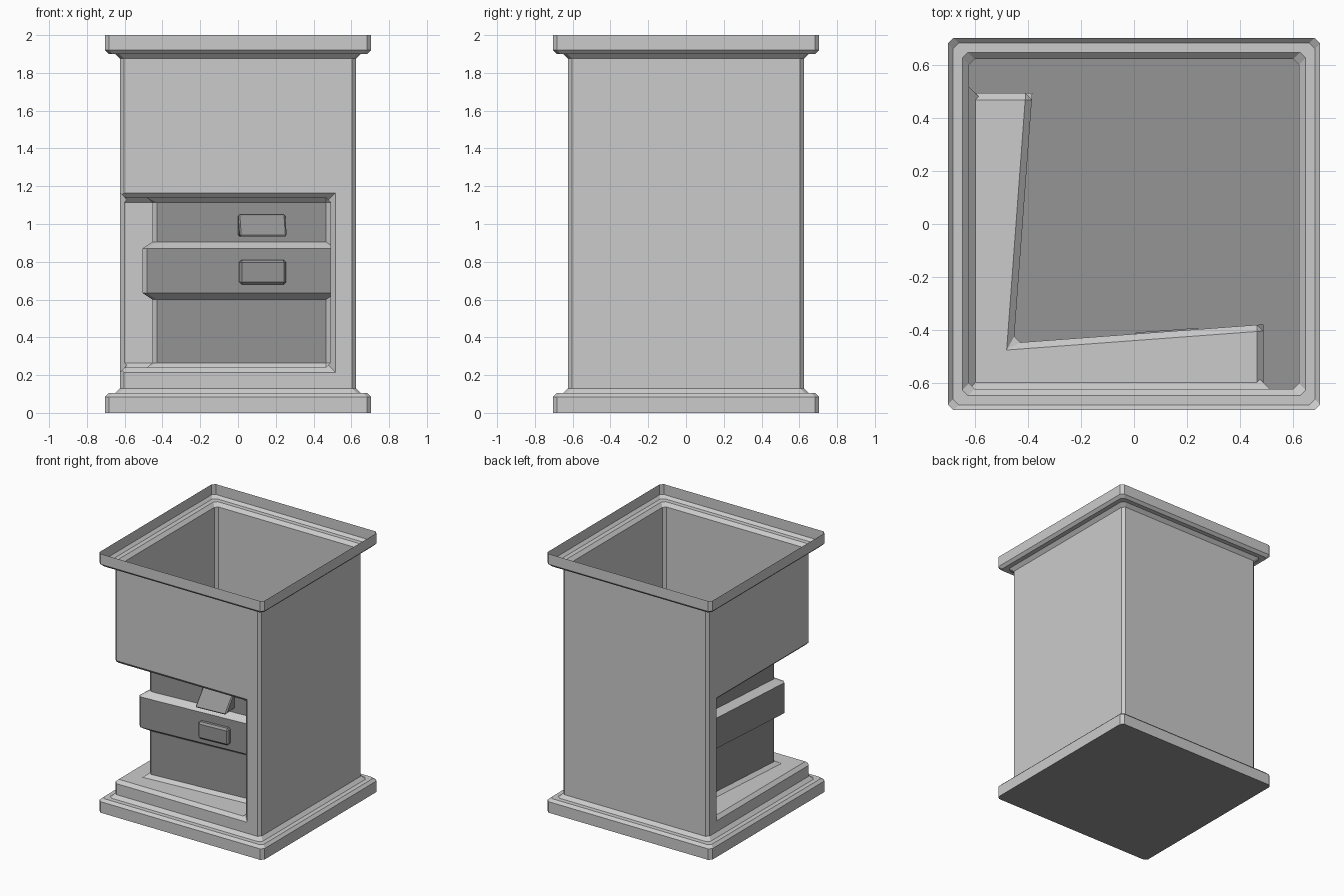
import bpy, bmesh, math
from mathutils import Matrix, Vector

if "Cube" in bpy.data.objects:
    bpy.data.objects.remove(bpy.data.objects["Cube"])

dark = bpy.data.materials.new("dark_panel")
dark.diffuse_color = (0.3, 0.3, 0.3, 1)
dark.use_nodes = True
dark.node_tree.nodes["Principled BSDF"].inputs["Base Color"].default_value = dark.diffuse_color
light = bpy.data.materials.new("light_wall")
light.diffuse_color = (0.8, 0.8, 0.8, 1)
light.use_nodes = True
light.node_tree.nodes["Principled BSDF"].inputs["Base Color"].default_value = light.diffuse_color


def finish(bm, name, recalc=True):
    if recalc:
        bmesh.ops.recalc_face_normals(bm, faces=bm.faces[:])
    me = bpy.data.meshes.new(name)
    bm.to_mesh(me)
    bm.free()
    me.materials.append(light)
    me.materials.append(dark)
    ob = bpy.data.objects.new(name, me)
    bpy.context.collection.objects.link(ob)
    return ob


def loft(rings, closed=True):
    """Skin a list of equal-length point rings; closed rings get end caps."""
    bm = bmesh.new()
    rows = [[bm.verts.new(p) for p in r] for r in rings]
    n = len(rows[0])
    for a, b in zip(rows, rows[1:]):
        for i in range(n if closed else n - 1):
            j = (i + 1) % n
            bm.faces.new((a[i], a[j], b[j], b[i]))
    if closed:
        bm.faces.new(rows[0][::-1])
        bm.faces.new(rows[-1])
    return bm


def octagon(r, z, c=0.022):
    k = r - c
    return [(x, y, z) for x, y in ((k, -r), (r, -k), (r, k), (k, r),
                                   (-k, r), (-r, k), (-r, -k), (-k, -r))]


# Tower shell: plinth, wall and cornice in one profile
profile = [(0.705, 0), (0.705, 0.085), (0.685, 0.105), (0.65, 0.105), (0.625, 0.13),
           (0.625, 1.875), (0.65, 1.9), (0.685, 1.9), (0.705, 1.92), (0.705, 2)]
tower = finish(loft([octagon(r, z) for r, z in profile]), "tower_shell")

# Cutter for the corner recess, with chamfered edges
Z0, Z1 = 0.24, 1.14
foot = [(0.49, -0.9), (0.49, -0.38), (-0.455, -0.45), (-0.385, 0.495), (-0.9, 0.495), (-0.9, -0.9)]
bm = loft([[(x, y, z) for x, y in foot] for z in (Z0, Z1)])
bmesh.ops.recalc_face_normals(bm, faces=bm.faces[:])
bmesh.ops.bevel(bm, geom=bm.edges[:], offset=0.025, segments=1, profile=0.5, affect='EDGES')
cutters = [finish(bm, "recess_cutter")]

# Cutters flaring the recess opening on the front and left walls
for name, end, swap in (("front_flare_cutter", 0.49, False), ("left_flare_cutter", 0.495, True)):
    rings = []
    for d, e in ((-0.58, -0.02), (-0.66, 0.06)):
        q = [(-0.8, Z0 - e), (end + e, Z0 - e), (end + e, Z1 + e), (-0.8, Z1 + e)]
        rings.append([(d, u, z) if swap else (u, d, z) for u, z in q])
    cutters.append(finish(loft(rings), name))

for c in cutters:
    c.hide_render = True
    m = tower.modifiers.new(c.name, 'BOOLEAN')
    m.operation, m.solver, m.object = 'DIFFERENCE', 'EXACT', c

# Apply the cuts, open the top and darken the recess panels and underside
deps = bpy.context.evaluated_depsgraph_get()
bm = bmesh.new()
bm.from_object(tower, deps)
tower.modifiers.clear()
for c in cutters:
    bpy.data.objects.remove(c)
bmesh.ops.delete(bm, geom=[f for f in bm.faces if f.calc_center_median().z > 1.999],
                 context='FACES')
for f in bm.faces:
    c = f.calc_center_median()
    panel = (abs(f.normal.z) < 0.3 and f.calc_area() > 0.3
             and max(abs(c.x), abs(c.y)) < 0.55)
    f.material_index = 1 if panel or c.z < 0.001 else 0
bm.to_mesh(tower.data)
bm.free()


# Band wrapped around the recessed core
def wrap(d, z):
    right, left = Vector((0.49, -0.38 - d)), Vector((-0.385 - d, 0.495))
    corner = Vector((-0.455 - d, -0.45 - d))
    a = corner + (right - corner).normalized() * 0.025
    b = corner + (left - corner).normalized() * 0.025
    return [(p.x, p.y, z) for p in (left, b, a, right)]


bm = loft([wrap(d, z) for d, z in ((0, 0.6), (0.053, 0.635), (0.053, 0.87), (0, 0.905))], False)
for f in bm.faces:
    f.normal_update()
    f.material_index = 1 if abs(f.normal.z) < 0.1 and f.calc_area() > 0.05 else 0
finish(bm, "core_band", False)

# Handle plate on the band and sloped hood above it, turned to follow the core
yaw = Matrix.Rotation(math.atan2(0.07, 0.945), 4, 'Z')


def fitting(name, section, offset):
    bm = loft([[(x, y, z) for y, z in section] for x in (-0.125, 0.125)])
    bmesh.ops.recalc_face_normals(bm, faces=bm.faces[:])
    bmesh.ops.bevel(bm, geom=bm.edges[:], offset=offset, segments=1, profile=0.5, affect='EDGES')
    for f in bm.faces:
        f.material_index = 1
    ob = finish(bm, name)
    ob.matrix_world = Matrix.Translation((0.125, -0.407, 0)) @ yaw


fitting("handle_plate", [(-0.09, 0.68), (-0.04, 0.68), (-0.04, 0.81), (-0.09, 0.81)], 0.014)
fitting("sloped_hood", [(-0.125, 0.935), (0.005, 0.935), (0.005, 1.05), (-0.02, 1.05)], 0.008)
